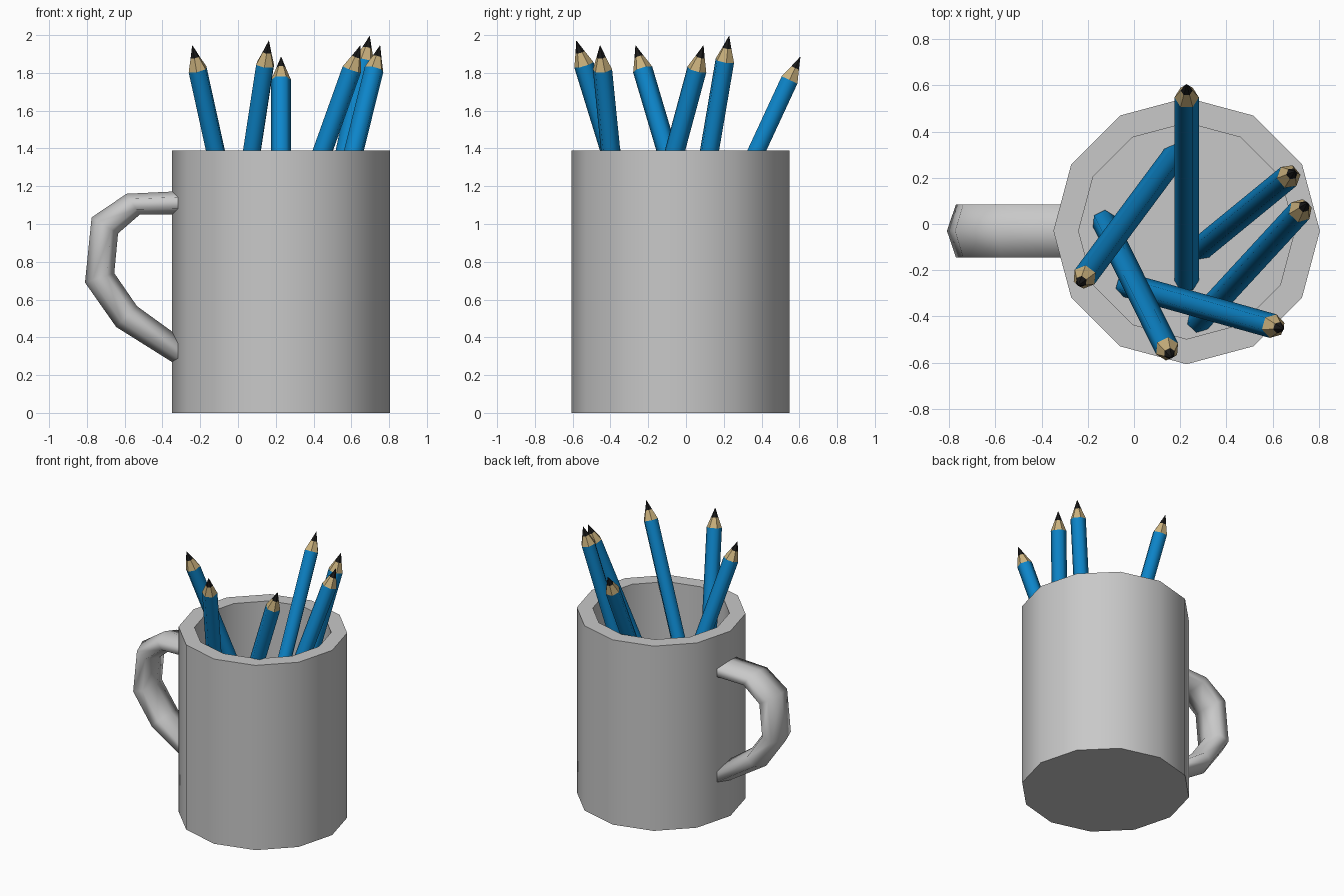
import bpy, bmesh, math
from mathutils import Vector

if "Cube" in bpy.data.objects:
    bpy.data.objects.remove(bpy.data.objects["Cube"])


def material(name, rgb):
    m = bpy.data.materials.new(name)
    m.diffuse_color = (*rgb, 1)
    m.use_nodes = True
    m.node_tree.nodes["Principled BSDF"].inputs["Base Color"].default_value = m.diffuse_color
    return m


GREY = material("grey_ceramic", (0.58, 0.58, 0.58))
BLUE = material("blue_paint", (0.004, 0.24, 0.60))
WOOD = material("bare_wood", (0.58, 0.43, 0.20))
LEAD = material("black_lead", (0.01, 0.01, 0.01))


def loft(name, rings, mats, face_mats=None, angle=40, smooth_mats=(0,)):
    """Skin a list of point rings, capping both ends."""
    bm = bmesh.new()
    vs = [[bm.verts.new(p) for p in r] for r in rings]
    n = len(rings[0])
    for k in range(len(vs) - 1):
        for i in range(n):
            j = (i + 1) % n
            f = bm.faces.new((vs[k][i], vs[k][j], vs[k + 1][j], vs[k + 1][i]))
            f.material_index = face_mats[k] if face_mats else 0
    bm.faces.new(vs[0][::-1])
    cap = bm.faces.new(vs[-1])
    cap.material_index = face_mats[-1] if face_mats else 0
    bmesh.ops.recalc_face_normals(bm, faces=bm.faces)
    for f in bm.faces:
        f.smooth = f.material_index in smooth_mats
    for e in bm.edges:
        if len(e.link_faces) == 2:
            a, b = e.link_faces
            e.smooth = (a.normal.angle(b.normal) < math.radians(angle)
                        and a.material_index == b.material_index)
    me = bpy.data.meshes.new(name)
    bm.to_mesh(me)
    bm.free()
    for m in mats:
        me.materials.append(m)
    ob = bpy.data.objects.new(name, me)
    bpy.context.collection.objects.link(ob)
    return ob


# Mug: 12-sided wall, rim, inner wall and floor in one shell
CX, CY = 0.228, -0.03


def mug_ring(r, z):
    return [(CX + r * math.cos(i * math.pi / 6), CY + r * math.sin(i * math.pi / 6), z)
            for i in range(12)]


loft("mug", [mug_ring(0.577, 0), mug_ring(0.577, 1.39),
             mug_ring(0.468, 1.39), mug_ring(0.468, 0.055)], [GREY])

# Handle: flattened hexagonal section, outer and inner outline points (x, z)
outer = [(-0.28, 1.175), (-0.59, 1.16), (-0.775, 1.035), (-0.81, 0.69), (-0.645, 0.455), (-0.29, 0.232)]
inner = [(-0.28, 1.05), (-0.52, 1.05), (-0.635, 0.95), (-0.655, 0.74), (-0.535, 0.565), (-0.29, 0.388)]
rings = []
for o, i in zip(outer, inner):
    o, i = Vector((o[0], CY, o[1])), Vector((i[0], CY, i[1]))
    c, d = (o + i) / 2, (o - i) / 2
    w = Vector((0, 0.115, 0))
    rings.append([c + d, c + d / 2 + w, c - d / 2 + w, c - d, c - d / 2 - w, c + d / 2 - w])
loft("handle", rings, [GREY], angle=80)


# Pencils: hexagonal barrel, sharpened wood cone, black point
def pencil(name, tip, foot, length=2.02, r=0.053):
    tip = Vector(tip)
    dx, dy = tip.x - foot[0], tip.y - foot[1]
    d = Vector((dx, dy, math.sqrt(length ** 2 - dx * dx - dy * dy))).normalized()
    u = d.cross(Vector((0, 0, 1))).normalized()
    v = d.cross(u)

    def ring(back, rad):
        return [tip - d * back + rad * (u * math.cos(i * math.pi / 3) + v * math.sin(i * math.pi / 3))
                for i in range(6)]

    loft(name, [ring(length, r), ring(0.135, r), ring(0.065, r * 0.48), ring(0, 0.001)],
         [BLUE, WOOD, LEAD], [0, 1, 2], angle=65)


pencils = [((0.228, 0.605, 1.885), (0.228, -0.245)),
           ((0.697, 0.228, 1.995), (0.29, -0.105)),
           ((0.752, 0.092, 1.945), (0.28, -0.42)),
           ((0.648, -0.455, 1.945), (-0.03, -0.265)),
           ((0.163, -0.58, 1.97), (-0.13, 0.01)),
           ((-0.242, -0.267, 1.945), (0.175, 0.295))]
for k, (tip, foot) in enumerate(pencils, 1):
    pencil(f"pencil_{k}", tip, foot)
